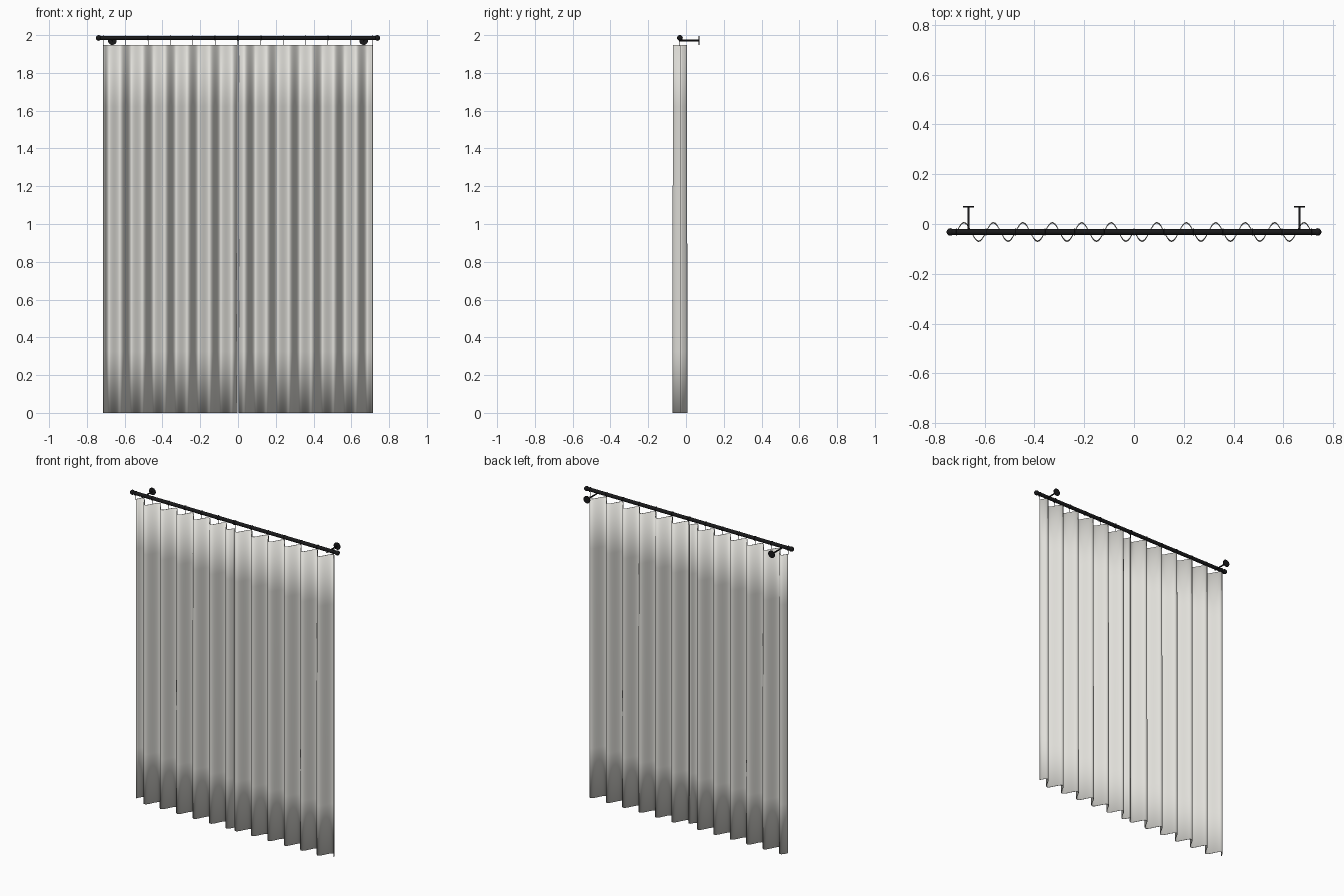
import bpy, math
from mathutils import Vector

if "Cube" in bpy.data.objects:
    bpy.data.objects.remove(bpy.data.objects["Cube"])

ROD_Y, ROD_Z = -0.032, 1.985
PERIOD, FOLDS, INNER = 0.1183, 6, 0.003
TOP = 1.947


def material(name, rgb):
    m = bpy.data.materials.new(name)
    m.diffuse_color = (*rgb, 1)
    m.use_nodes = True
    m.node_tree.nodes["Principled BSDF"].inputs["Base Color"].default_value = m.diffuse_color
    return m


FABRIC = material("pale_grey_fabric", (0.75, 0.74, 0.70))
METAL = material("black_metal", (0.010, 0.010, 0.011))


def finish(name, mat):
    ob = bpy.context.object
    ob.name = name
    ob.data.materials.append(mat)
    bpy.ops.object.shade_smooth_by_angle(angle=math.radians(40))
    return ob


def rod(name, a, b, r, sides=16):
    a, b = Vector(a), Vector(b)
    bpy.ops.mesh.primitive_cylinder_add(vertices=sides, radius=r, depth=(b - a).length,
                                        location=(a + b) / 2)
    ob = finish(name, METAL)
    ob.rotation_euler = (b - a).to_track_quat('Z', 'Y').to_euler()
    return ob


def curtain(name, side):
    # one wavy sheet, folds deepening slightly toward the hem
    nx, nz = FOLDS * 20, 6
    verts, faces = [], []
    for j in range(nz + 1):
        z = TOP * j / nz
        amp = 0.0385 - 0.003 * j / nz
        for i in range(nx + 1):
            t = i / nx * FOLDS
            x = side * (INNER + t * PERIOD)
            verts.append((x, ROD_Y - amp * math.sin(2 * math.pi * t), z))
    w = nx + 1
    for j in range(nz):
        for i in range(nx):
            q = (j * w + i, j * w + i + 1, (j + 1) * w + i + 1, (j + 1) * w + i)
            faces.append(q if side > 0 else q[::-1])
    me = bpy.data.meshes.new(name)
    me.from_pydata(verts, [], faces)
    ob = bpy.data.objects.new(name, me)
    bpy.context.collection.objects.link(ob)
    bpy.ops.object.select_all(action='DESELECT')
    bpy.context.view_layer.objects.active = ob
    ob.select_set(True)
    finish(name, FABRIC)
    mod = ob.modifiers.new("thickness", 'SOLIDIFY')
    mod.thickness, mod.offset = 0.003, 0


# pole
rod("curtain_pole", (-0.74, ROD_Y, ROD_Z), (0.74, ROD_Y, ROD_Z), 0.0115, 24)

for side, label in ((-1, "left"), (1, "right")):
    curtain(label + "_curtain", side)

    # ball finial
    bpy.ops.mesh.primitive_uv_sphere_add(segments=24, ring_count=12, radius=0.015,
                                         location=(side * 0.738, ROD_Y, ROD_Z))
    finish(label + "_finial", METAL)

    # wall bracket: arm under the pole and round wall plate
    bx, bz = side * 0.665, 1.971
    rod(label + "_bracket_arm", (bx, ROD_Y - 0.004, bz), (bx, 0.07, bz), 0.0045)
    rod(label + "_wall_plate", (bx, 0.067, bz), (bx, 0.072, bz), 0.023, 32)

    # rings and hooks at each fold crossing
    for k in range(FOLDS + 1):
        x = side * (INNER + k * PERIOD)
        bpy.ops.mesh.primitive_torus_add(major_radius=0.0128, minor_radius=0.0018,
                                         major_segments=24, minor_segments=8,
                                         location=(x, ROD_Y, ROD_Z),
                                         rotation=(0, math.pi / 2, 0))
        finish(f"{label}_ring_{k}", METAL)
        rod(f"{label}_hook_{k}", (x, ROD_Y, ROD_Z - 0.012), (x, ROD_Y, TOP - 0.004), 0.0013, 8)
